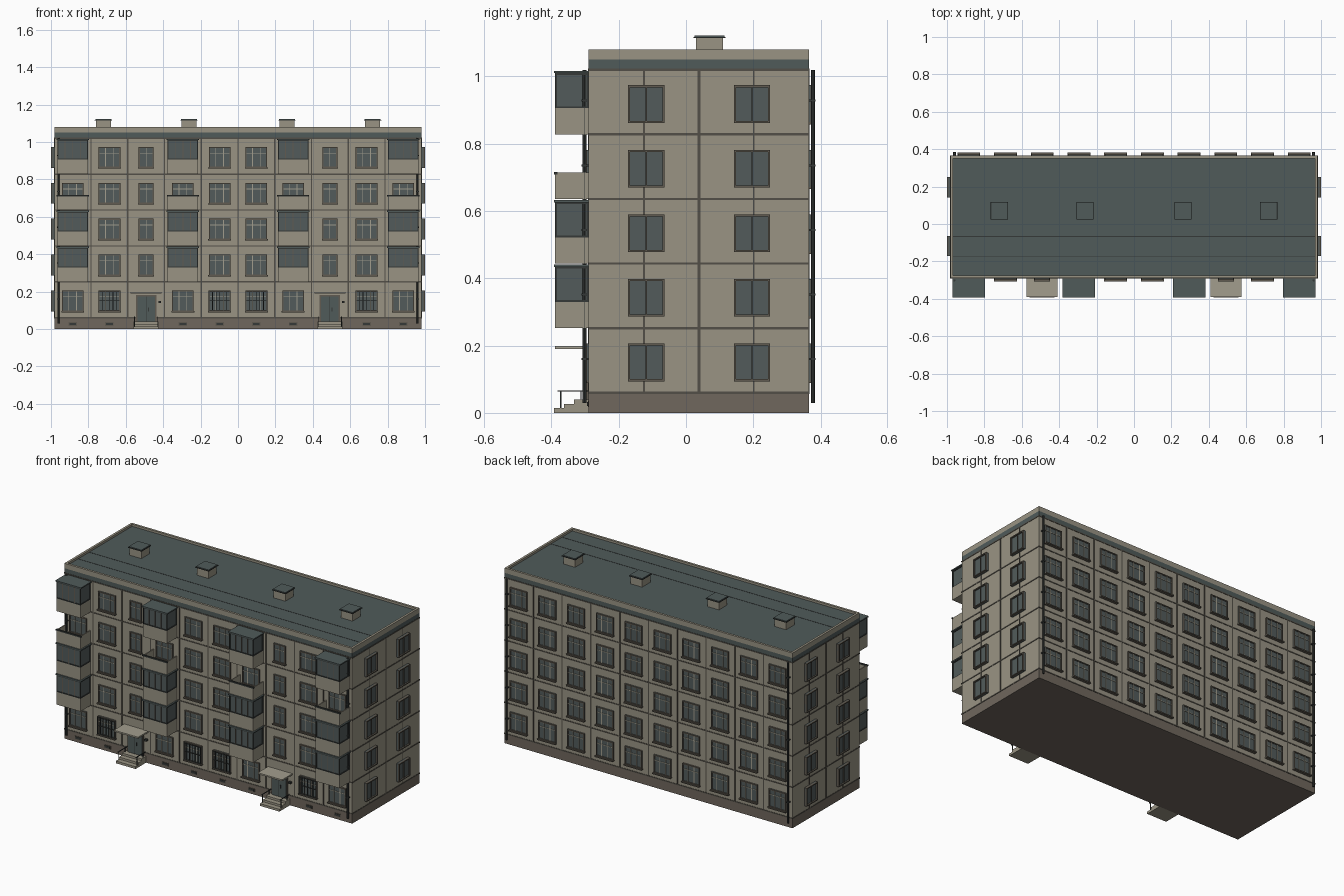
import bpy, bmesh
from math import pi
from mathutils import Matrix, Vector

cube = bpy.data.objects.get("Cube")
if cube:
    bpy.data.objects.remove(cube)


def material(name, r, g, b):
    m = bpy.data.materials.new(name)
    m.use_nodes = True
    m.diffuse_color = (r, g, b, 1)
    m.node_tree.nodes["Principled BSDF"].inputs["Base Color"].default_value = (r, g, b, 1)
    return m


WALL = material("concrete", .32, .295, .23)
PLINTH = material("plinth_brown", .16, .135, .11)
ROOF = material("roof_slate", .08, .104, .102)
GLASS = material("window_glass", .085, .105, .104)
FRAME = material("frame_brown", .12, .105, .083)
LIGHT = material("pale_bars", .36, .34, .27)
SEAM = material("seam_grey", .085, .078, .063)
DARK = material("dark_metal", .035, .04, .038)


def make_mesh(name, boxes):
    """Mesh of boxes, each (material, x range, y range, z range)."""
    bm, mats = bmesh.new(), []
    for mat, *spans in boxes:
        if mat not in mats:
            mats.append(mat)
        mid = Vector([(a + b) / 2 for a, b in spans])
        size = [abs(b - a) for a, b in spans]
        made = bmesh.ops.create_cube(bm, size=1, matrix=Matrix.Translation(mid) @ Matrix.Diagonal((*size, 1)))
        for f in {f for v in made["verts"] for f in v.link_faces}:
            f.material_index = mats.index(mat)
    me = bpy.data.meshes.new(name)
    bm.to_mesh(me)
    bm.free()
    for m in mats:
        me.materials.append(m)
    return me


def place(name, me, loc=(0, 0, 0), turn=0):
    ob = bpy.data.objects.new(name, me)
    ob.location = loc
    ob.rotation_euler.z = turn
    bpy.context.collection.objects.link(ob)
    return ob


def around(x, w):
    return (x - w / 2, x + w / 2)


# Main dimensions
HX, FRONT, BACK = .982, -.29, .365
BASE, STOREY, TOP = .06, .192, 1.02
BAY = HX / 5
bays = [(i - 4.5) * BAY for i in range(10)]
floors = [BASE + i * STOREY for i in range(5)]
BALCONY_BAYS, STAIR_BAYS, BARRED_BAYS = (0, 3, 6, 9), (2, 7), (1, 4, 5, 8)
FULL_X, FULL_Y = (-HX, HX), (FRONT, BACK)

# Building body: plinth, walls, dark band, parapet and roof
place("plinth", make_mesh("plinth", [(PLINTH, FULL_X, FULL_Y, (0, BASE))]))
place("walls", make_mesh("walls", [(WALL, FULL_X, FULL_Y, (BASE, TOP))]))
place("cornice_band", make_mesh("cornice_band", [(ROOF, FULL_X, FULL_Y, (TOP, 1.05))]))
RIM = .014
place("parapet", make_mesh("parapet", [
    (WALL, FULL_X, (FRONT, FRONT + RIM), (1.05, 1.08)),
    (WALL, FULL_X, (BACK - RIM, BACK), (1.05, 1.08)),
    (WALL, (-HX, RIM - HX), (FRONT + RIM, BACK - RIM), (1.05, 1.08)),
    (WALL, (HX - RIM, HX), (FRONT + RIM, BACK - RIM), (1.05, 1.08))]))
inner_x = (RIM - HX, HX - RIM)
place("roof", make_mesh("roof", [(ROOF, inner_x, (FRONT + RIM, BACK - RIM), (1.05, 1.067))]))
place("roof_seams", make_mesh("roof_seams", [
    (DARK, inner_x, around(y, .004), (1.067, 1.068)) for y in (-.175, -.067)]))

# Panel joints on all four sides
OUT, W = .002, .007
ring_x, ring_y = (-HX - OUT, HX + OUT), (FRONT - OUT, BACK + OUT)
joints = [(SEAM, ring_x, ring_y, around(z, W)) for z in floors + [TOP]]
for i in range(1, 10):
    joints.append((SEAM, around(i * BAY - HX, W), ring_y, (BASE, TOP)))
for y, w in ((-.125, .005), (.038, .009), (.201, .005)):
    joints.append((SEAM, ring_x, around(y, w), (BASE, TOP)))
place("panel_joints", make_mesh("panel_joints", joints))

# Windows: modelled facing the front with the sill line at z = 0
H = .112


def window(name, w, bars, depth, transom=True, sill=True):
    t = .006
    half = w / 2
    parts = [(GLASS, (-half, half), (-depth * .5, 0), (0, H))]
    for s in (-1, 1):
        parts.append((FRAME, (s * half, s * (half - t)), (-depth, 0), (0, H)))
    for z in (0, H - t):
        parts.append((FRAME, (-half, half), (-depth, 0), (z, z + t)))
    for x in bars:
        parts.append((LIGHT if transom else SEAM, around(x * w, .004), (-depth * .8, 0), (t, H - t)))
    if transom:
        parts.append((LIGHT, (t - half, half - t), (-depth * .75, 0), around(H * .7, .004)))
    if sill:
        parts.append((FRAME, around(0, w + .006), (-.018, 0), (-.005, .002)))
    return make_mesh(name, parts)


wide = window("wide_window", .116, (-.18, .18), .01)
narrow = window("narrow_window", .08, (0,), .01)
side = window("side_window", .108, (0,), .018, False, False)
grille = make_mesh("grille", [(DARK, around(i * .019, .003), (-.017, -.013), (0, H)) for i in range(-3, 4)]
                   + [(DARK, around(0, .118), (-.016, -.01), around(z, .003)) for z in (.006, H / 2, H - .006)])

for n, z0 in enumerate(floors):
    z = z0 + .034
    for i, x in enumerate(bays):
        place("back_window", wide, (x, BACK, z), pi)
        if i not in STAIR_BAYS:
            place("front_window", wide, (x, FRONT, z))
        elif n > 0:
            place("stair_window", narrow, (x, FRONT, z))
        if n == 0 and i in BARRED_BAYS:
            place("window_grille", grille, (x, FRONT, z))
    for y in (-.118, .196):
        place("right_end_window", side, (-HX, y, z), -pi / 2)
        place("left_end_window", side, (HX, y, z), pi / 2)

# Balconies: parapet box, open or glazed
BW, BD, BH = .164, .1, .078


def balcony(name, glazed):
    h, t = BW / 2, .006
    parts = [(WALL, (-h, h), (-BD, 0), (0, .008)),
             (WALL, (-h, h), (-BD, t - BD), (0, BH))]
    for s in (-1, 1):
        parts.append((WALL, (s * h, s * (h - t)), (-BD, 0), (0, BH)))
    if not glazed:
        parts.append((DARK, around(0, BW + .008), (-BD - .002, .008 - BD), (BH - .006, BH + .002)))
        return make_mesh(name, parts)
    top = .182
    parts.append((ROOF, around(0, BW + .01), (-BD - .003, 0), (top, top + .007)))
    parts.append((GLASS, around(0, BW - .008), (.004 - BD, .008 - BD), (BH, top)))
    for s in (-1, 1):
        parts.append((GLASS, (s * (h - .004), s * (h - .008)), (.008 - BD, 0), (BH, top)))
        for y in (-BD, -t):
            parts.append((DARK, (s * h, s * (h - t)), (y, y + t), (BH, top)))
        for z in (BH, top - .005):
            parts.append((DARK, (s * h, s * (h - t)), (-BD, 0), (z, z + .005)))
    for z in (BH, top - .005):
        parts.append((DARK, (-h, h), (-BD, t - BD), (z, z + .005)))
    for x in (-.25, 0, .25):
        parts.append((FRAME, around(x * BW, .004), (.001 - BD, .006 - BD), (BH, top)))
    return make_mesh(name, parts)


open_balcony, glazed_balcony = balcony("open_balcony", False), balcony("glazed_balcony", True)
for i in BALCONY_BAYS:
    for n in range(1, 5):
        me = open_balcony if n == 3 else glazed_balcony
        place(me.name, me, (bays[i], FRONT, floors[n]))

# Entrances: door, canopy, steps and handrails
entrance = [(FRAME, around(0, .108), (-.008, 0), (.04, .182)),
            (ROOF, around(0, .094), (-.012, 0), (.04, .175)),
            (DARK, around(0, .003), (-.013, 0), (.04, .175)),
            (DARK, around(.012, .004), (-.017, 0), (.095, .115)),
            (DARK, around(.072, .014), (-.015, 0), (.138, .15)),
            (LIGHT, around(0, .165), (-.1, 0), (.19, .199))]
for k in range(3):
    entrance.append((WALL, around(0, .134), (.03 * k - .103, 0), (.013 * k, .013 * k + .014)))
for s in (-1, 1):
    rx = around(s * .062, .004)
    entrance.append((DARK, rx, (-.092, 0), (.063, .067)))
    entrance.append((DARK, rx, (-.084, -.08), (.013, .065)))
    entrance.append((DARK, rx, (-.024, -.02), (.03, .065)))
entrance_mesh = make_mesh("entrance", entrance)
for i in STAIR_BAYS:
    place("entrance", entrance_mesh, (bays[i], FRONT, 0))

# Basement vents
vent = make_mesh("vent", [(FRAME, around(0, .046), (-.002, 0), (.017, .037)),
                          (DARK, around(0, .036), (-.004, 0), (.021, .033))])
for i in set(range(10)) - set(STAIR_BAYS):
    place("basement_vent", vent, (bays[i], FRONT, 0))

# Roof ventilation shafts
shaft = make_mesh("shaft", [(WALL, around(0, .08), around(0, .08), (1.06, 1.114)),
                            (DARK, around(0, .092), around(0, .094), (1.114, 1.118)),
                            (ROOF, around(0, .086), around(0, .088), (1.118, 1.122))])
for x in (-.72, -.262, .262, .72):
    place("roof_shaft", shaft, (x, .07, 0))

# Drainpipes with wall clamps at the corners
bm = bmesh.new()
bmesh.ops.create_cone(bm, cap_ends=True, segments=8, radius1=.006, radius2=.006, depth=.99)
pipe = bpy.data.meshes.new("drainpipe")
bm.to_mesh(pipe)
bm.free()
pipe.materials.append(DARK)
clamp = make_mesh("clamp", [(DARK, around(0, .016), (-.02, 0), around(z + .1, .006)) for z in floors])
for x in (-.96, .96):
    for y, out, turn in ((FRONT, -1, 0), (BACK, 1, pi)):
        place("drainpipe", pipe, (x, y + out * .012, .525))
        place("pipe_clamps", clamp, (x, y, 0), turn)
